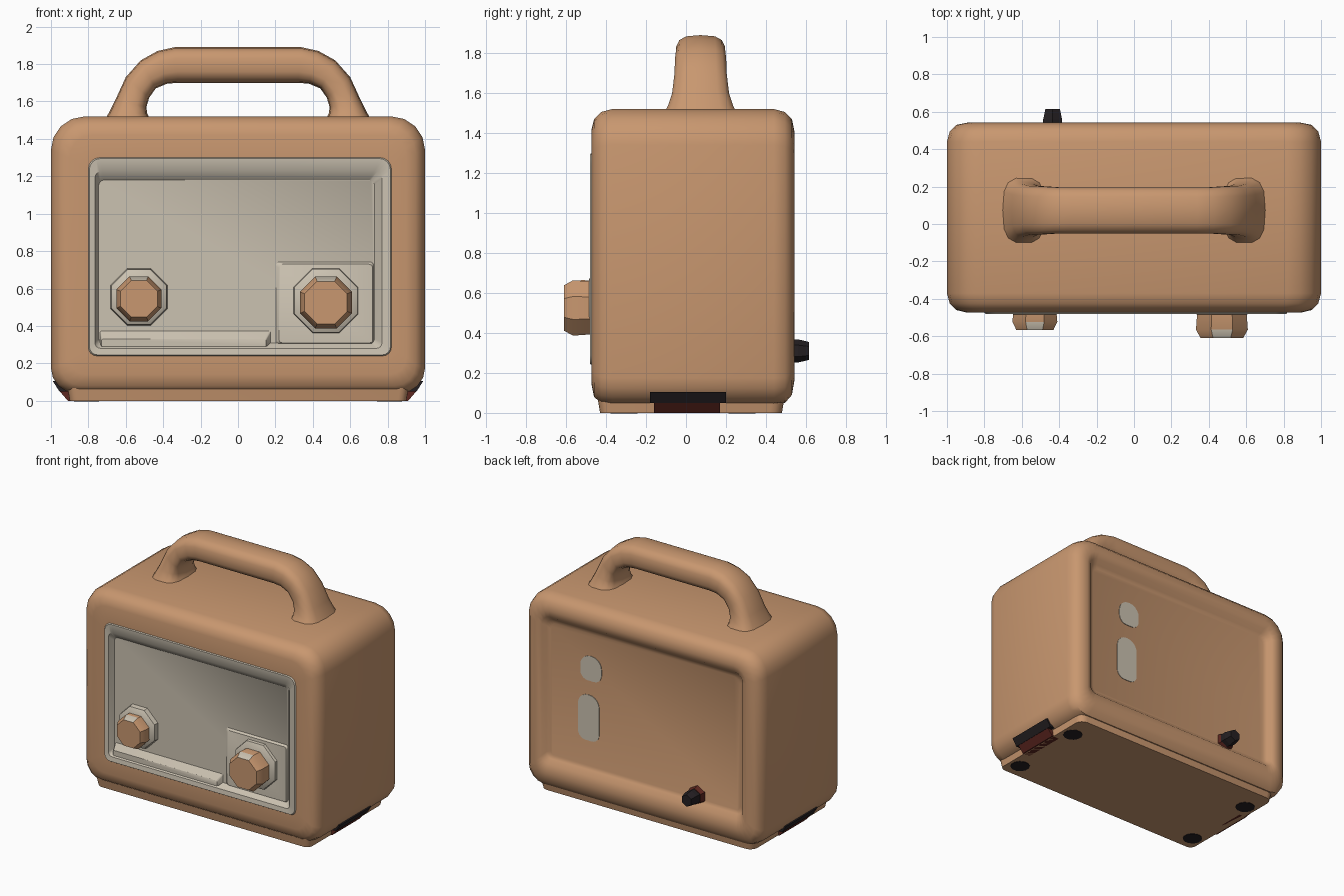
import bpy, bmesh, math
from mathutils import Vector

cube = bpy.data.objects.get("Cube")
if cube:
    bpy.data.objects.remove(cube)


def material(name, rgb):
    m = bpy.data.materials.new(name)
    m.use_nodes = True
    m.diffuse_color = (*rgb, 1)
    m.node_tree.nodes["Principled BSDF"].inputs["Base Color"].default_value = (*rgb, 1)
    return m


TAN = material("tan", (0.58, 0.31, 0.16))
CREAM = material("cream", (0.60, 0.54, 0.44))
RED = material("dark_red", (0.11, 0.02, 0.014))
BLACK = material("black", (0.018, 0.014, 0.016))


def finish(name, bm, mats, smooth=True):
    bmesh.ops.recalc_face_normals(bm, faces=bm.faces[:])
    me = bpy.data.meshes.new(name)
    bm.to_mesh(me)
    bm.free()
    for m in mats:
        me.materials.append(m)
    ob = bpy.data.objects.new(name, me)
    bpy.context.collection.objects.link(ob)
    if smooth:
        bpy.ops.object.select_all(action='DESELECT')
        ob.select_set(True)
        bpy.context.view_layer.objects.active = ob
        bpy.ops.object.shade_smooth_by_angle(angle=math.radians(38))
    return ob


def loft(rings, slot=lambda i: 0):
    """Skin a list of equal rings and cap both ends; slot gives the material of each band."""
    bm = bmesh.new()
    loops = [[bm.verts.new(p) for p in ring] for ring in rings]
    n = len(loops[0])
    for i, (a, b) in enumerate(zip(loops, loops[1:])):
        for k in range(n):
            f = bm.faces.new((a[k], a[(k + 1) % n], b[(k + 1) % n], b[k]))
            f.material_index = slot(i)
    bm.faces.new(loops[0]).material_index = slot(0)
    bm.faces.new(loops[-1]).material_index = slot(len(loops) - 2)
    return bm


def rounded(x0, x1, z0, z1, r, y, steps=4):
    """Rounded rectangle in the xz plane; lower corners a little tighter."""
    pts = []
    for q, (sx, sz) in enumerate([(1, 1), (-1, 1), (-1, -1), (1, -1)]):
        rr = r if sz > 0 else r * 0.75
        cx = x1 - rr if sx > 0 else x0 + rr
        cz = z1 - rr if sz > 0 else z0 + rr
        for s in range(steps + 1):
            a = math.pi / 2 * (q + s / steps)
            pts.append((cx + rr * math.cos(a), y, cz + rr * math.sin(a)))
    return pts


def disc(x, z, r, y, n=8):
    return [(x + r * math.cos(2 * math.pi * (k + 0.5) / n), y,
             z + r * math.sin(2 * math.pi * (k + 0.5) / n)) for k in range(n)]


def prism(name, pts, y0, y1, mat):
    """Extrude an xz outline along y."""
    return finish(name, loft([[(x, y, z) for x, z in pts] for y in (y0, y1)]), [mat], False)


# Case: one skin from the back recess, around the shell, into the front recess
def shell(w, z0, z1, r, y):
    return rounded(-w, w, z0, z1, r, y)


case = [
    shell(0.80, 0.28, 1.30, 0.05, 0.49),
    shell(0.83, 0.26, 1.33, 0.06, 0.50),
    shell(0.85, 0.23, 1.36, 0.07, 0.53),
    shell(0.89, 0.16, 1.41, 0.11, 0.542),
    shell(0.95, 0.09, 1.47, 0.15, 0.53),
    shell(0.985, 0.05, 1.505, 0.17, 0.495),
    shell(1.0, 0.04, 1.52, 0.18, 0.44),
    shell(1.0, 0.04, 1.52, 0.18, -0.37),
    shell(0.985, 0.05, 1.505, 0.17, -0.425),
    shell(0.95, 0.08, 1.47, 0.15, -0.46),
    shell(0.90, 0.14, 1.42, 0.12, -0.472),
    rounded(-0.80, 0.82, 0.24, 1.30, 0.06, -0.472),
    rounded(-0.795, 0.815, 0.245, 1.295, 0.06, -0.48),
    rounded(-0.765, 0.77, 0.28, 1.23, 0.04, -0.475),
    rounded(-0.745, 0.73, 0.31, 1.18, 0.03, -0.43),
]
finish("case", loft(case, lambda i: 1 if i >= 11 else 0), [TAN, CREAM])

# Base plinth
base = []
for z, inset in ((0.0, 0.02), (0.12, 0.0)):
    ring = rounded(-0.92 + inset, 0.92 - inset, -0.45 + inset, 0.50 - inset, 0.06, 0)
    base.append([(x, y, z) for x, _, y in ring])
finish("base", loft(base), [TAN])

# Foot pads
for sx in (-1, 1):
    for y in (-0.31, 0.28):
        ring = disc(sx * 0.81, y, 0.07, 0, 12)
        pad = loft([[(x, yy, z) for x, _, yy in ring] for z in (0.0, 0.004)])
        bmesh.ops.translate(pad, verts=pad.verts[:], vec=(0, 0, -0.003))
        finish("foot_pad", pad, [BLACK], False)

# Two-tone grips low on each end
for side in (-1, 1):
    upper = [(0.99, 0.105), (0.955, 0.05), (0.85, 0.05), (0.85, 0.105)]
    lower = [(0.953, 0.05), (0.91, 0.0), (0.85, 0.0), (0.85, 0.05)]
    prism("grip_edge", [(side * x, z) for x, z in upper], -0.18, 0.20, BLACK)
    prism("grip", [(side * x, z) for x, z in lower], -0.16, 0.17, RED)

# Carry handle: outer point, inner point and half width down one side, then mirrored
half = [
    ((0.34, 1.89), (0.32, 1.70), 0.125),
    ((0.43, 1.87), (0.38, 1.695), 0.125),
    ((0.52, 1.82), (0.44, 1.67), 0.13),
    ((0.60, 1.73), (0.475, 1.62), 0.133),
    ((0.655, 1.61), (0.49, 1.57), 0.145),
    ((0.69, 1.54), (0.485, 1.535), 0.165),
    ((0.72, 1.49), (0.46, 1.49), 0.19),
]


def soften(t):
    return math.copysign(abs(t) ** 0.65, t)


def handle_ring(side, outer, inner, width, n=14):
    o, i = Vector(outer), Vector(inner)
    mid, arm = (o + i) / 2, (o - i) / 2
    ring = []
    for k in range(n):
        a = 2 * math.pi * k / n
        p = mid + arm * soften(math.cos(a))
        ring.append((side * p.x, 0.073 + width * soften(math.sin(a)), p.y))
    return ring


rings = [handle_ring(-1, *h) for h in reversed(half)] + [handle_ring(1, *h) for h in half]
finish("handle", loft(rings), [TAN])

# Raised details on the front panel
finish("dial_plate", loft([rounded(0.19, 0.73, 0.30, 0.75, 0.02, -0.42),
                           rounded(0.22, 0.72, 0.31, 0.73, 0.02, -0.445)]), [CREAM])
finish("lower_ledge", loft([rounded(-0.74, 0.18, 0.29, 0.385, 0.01, -0.42),
                            rounded(-0.73, 0.15, 0.29, 0.33, 0.01, -0.468)]), [CREAM])

# Knobs with collars and a pale mark on the upper bevel
for name, x, z, r, front in (("right", -0.53, 0.545, 0.13, -0.568),
                             ("left", 0.47, 0.525, 0.15, -0.61)):
    collar = [disc(x, z + 0.01, r * k, y) for k, y in ((1.28, -0.42), (1.22, -0.465), (0.95, -0.485))]
    finish(name + "_collar", loft(collar), [CREAM])
    knob = loft([disc(x, z, r * k, y) for k, y in
                 ((0.93, -0.43), (1.0, front + 0.045), (0.82, front))])
    bmesh.ops.recalc_face_normals(knob, faces=knob.faces[:])
    for f in knob.faces:
        if f.normal.z > 0.7 and f.normal.y < -0.2:
            f.material_index = 1
    finish(name + "_knob", knob, [TAN, CREAM])

# Power socket at the back
finish("socket_base", loft([disc(-0.44, 0.31, r, y, 6) for r, y in ((0.075, 0.48), (0.06, 0.525))]),
       [RED], False)
finish("socket_plug", loft([disc(-0.435, 0.31, r, y, 6) for r, y in
                            ((0.058, 0.50), (0.058, 0.56), (0.045, 0.615))]), [BLACK], False)

# Pale labels on the back panel
for name, x, z0, z1 in (("upper_label", 0.46, 0.94, 1.13), ("lower_label", 0.48, 0.48, 0.83)):
    finish(name, loft([rounded(x - 0.09, x + 0.09, z0, z1, 0.085, y, 5) for y in (0.487, 0.494)]),
           [CREAM], False)
